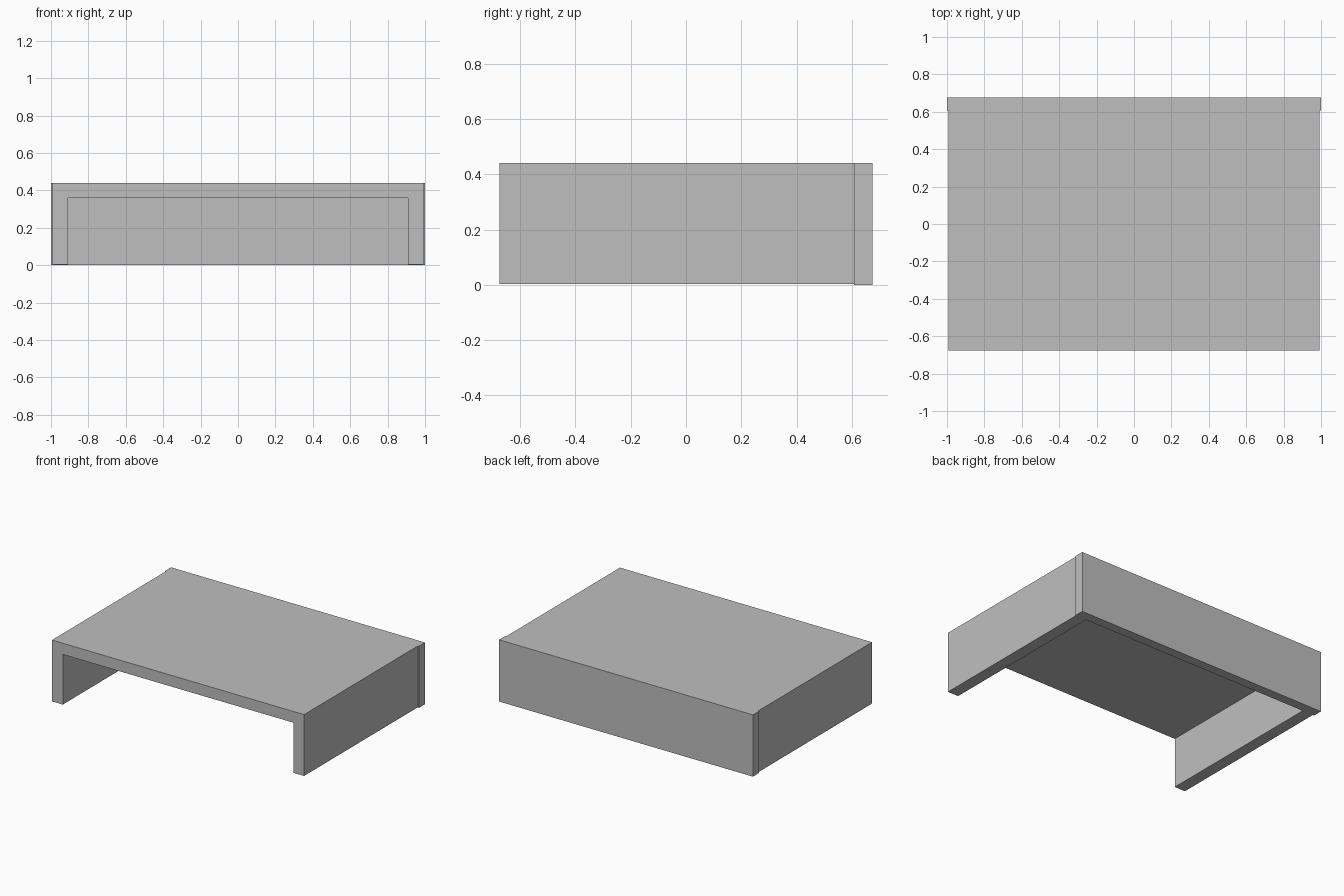
import bpy
import bmesh
from mathutils import Vector

cube = bpy.data.objects.get("Cube")
if cube:
    bpy.data.objects.remove(cube, do_unlink=True)

# Single plain grey finish
grey = bpy.data.materials.new("plain_grey")
grey.use_nodes = True
colour = (0.52, 0.52, 0.52, 1)
grey.diffuse_color = colour
grey.node_tree.nodes["Principled BSDF"].inputs["Base Color"].default_value = colour


def board(name, low, high):
    """Flat board spanning two opposite corners."""
    low, high = Vector(low), Vector(high)
    bm = bmesh.new()
    bmesh.ops.create_cube(bm, size=1)
    bmesh.ops.scale(bm, vec=high - low, verts=bm.verts)
    bmesh.ops.translate(bm, vec=(low + high) / 2, verts=bm.verts)
    mesh = bpy.data.meshes.new(name)
    bm.to_mesh(mesh)
    bm.free()
    mesh.materials.append(grey)
    obj = bpy.data.objects.new(name, mesh)
    bpy.context.collection.objects.link(obj)
    return obj


front, joint, back = -0.675, 0.607, 0.675
half_width, inner = 0.993, 0.908
underside, height = 0.36, 0.44
foot = 0.003

# Top board resting on the side panels
board("top_board", (-half_width, front, underside), (half_width, joint, height))

# Side panels
board("left_side_panel", (inner, front, foot), (half_width, joint, underside))
board("right_side_panel", (-half_width, front, foot), (-inner, joint, underside))

# Full-height back panel, slightly wider than the rest
board("back_panel", (-1, joint, 0), (1, back, height))
